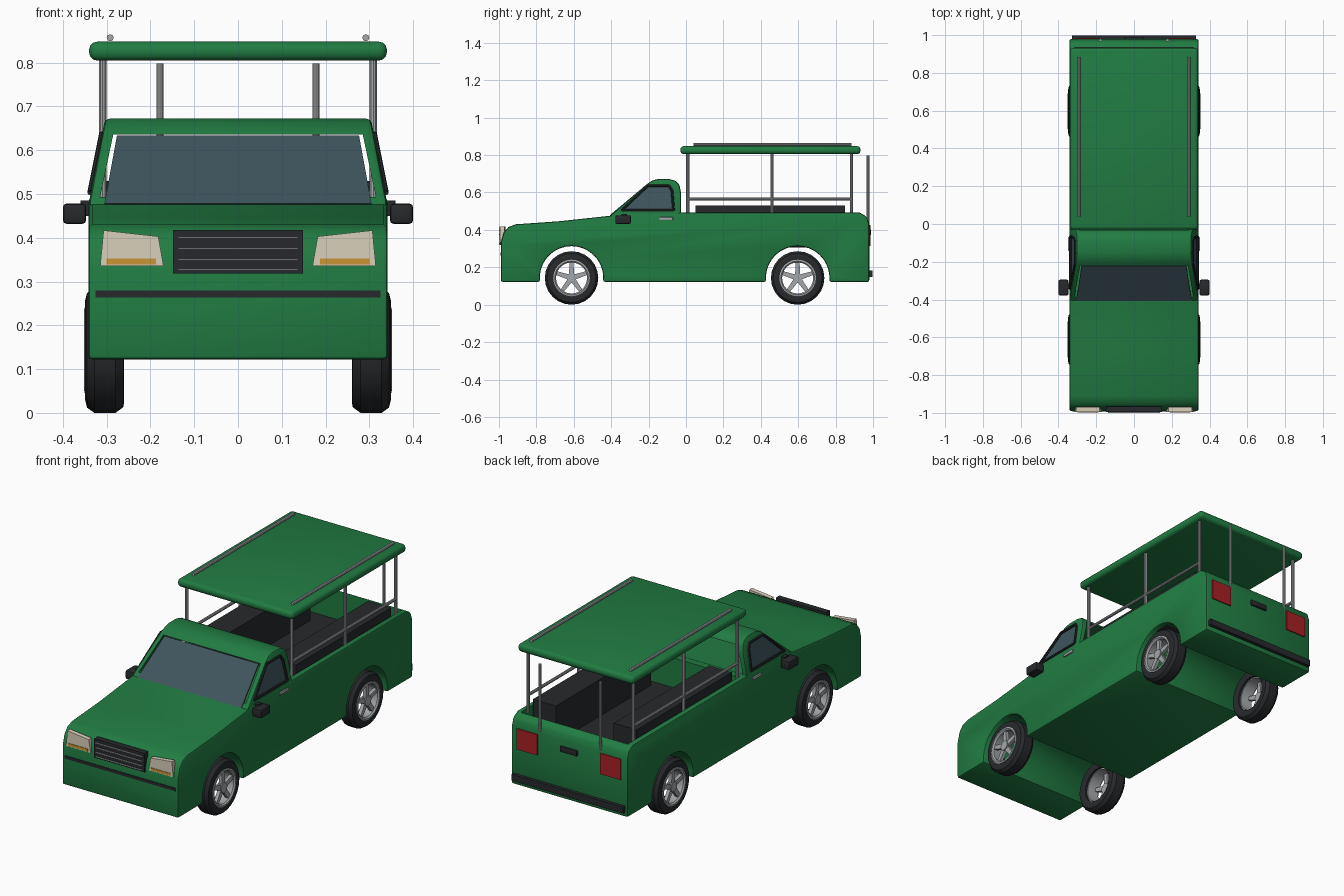
import bpy, bmesh, math
from mathutils import Vector

if "Cube" in bpy.data.objects:
    bpy.data.objects.remove(bpy.data.objects["Cube"])


def material(name, rgb):
    m = bpy.data.materials.new(name)
    m.diffuse_color = (*rgb, 1)
    m.use_nodes = True
    m.node_tree.nodes["Principled BSDF"].inputs["Base Color"].default_value = m.diffuse_color
    return m


GREEN = material("green_paint", (0.015, 0.2, 0.055))
DARK = material("dark_trim", (0.02, 0.022, 0.025))
GLASS = material("tinted_glass", (0.05, 0.09, 0.11))
CREAM = material("lamp_cream", (0.7, 0.63, 0.5))
AMBER = material("amber", (0.6, 0.3, 0.035))
RED = material("red_lamp", (0.4, 0.015, 0.02))
STEEL = material("steel", (0.37, 0.39, 0.4))


def finish(name, bm, mat):
    bmesh.ops.recalc_face_normals(bm, faces=bm.faces)
    me = bpy.data.meshes.new(name)
    bm.to_mesh(me)
    bm.free()
    me.materials.append(mat)
    ob = bpy.data.objects.new(name, me)
    bpy.context.collection.objects.link(ob)
    return ob


def prism(name, pts, a, b, mat, axis='x'):
    """Extrude a polygon along x (points are y, z) or along y (points are x, z)."""
    bm = bmesh.new()
    place = (lambda p, t: (t, *p)) if axis == 'x' else (lambda p, t: (p[0], t, p[1]))
    v = [[bm.verts.new(place(p, t)) for p in pts] for t in (a, b)]
    n = len(pts)
    bm.faces.new(v[0])
    bm.faces.new(v[1][::-1])
    for i in range(n):
        j = (i + 1) % n
        bm.faces.new((v[0][i], v[0][j], v[1][j], v[1][i]))
    return finish(name, bm, mat)


def box(name, x0, x1, y0, y1, z0, z1, mat, bevel=0, seg=2):
    ob = prism(name, [(y0, z0), (y1, z0), (y1, z1), (y0, z1)], x0, x1, mat)
    if bevel:
        round_edges(ob, bevel, seg)
    return ob


def rod(name, p, q, r, mat, sides=10):
    p, q = Vector(p), Vector(q)
    bm = bmesh.new()
    bmesh.ops.create_cone(bm, cap_ends=True, segments=sides, radius1=r, radius2=r, depth=(q - p).length)
    rot = Vector((0, 0, 1)).rotation_difference(q - p).to_matrix()
    for v in bm.verts:
        v.co = rot @ v.co + (p + q) / 2
    return finish(name, bm, mat)


def lathe(name, profile, cy, cz, side, mat, seg=24):
    """Spin a closed (x, radius) profile about the wheel axle."""
    bm = bmesh.new()
    rings = []
    for k in range(seg):
        t = 2 * math.pi * k / seg
        rings.append([bm.verts.new((side * x, cy + r * math.cos(t), cz + r * math.sin(t))) for x, r in profile])
    n = len(profile)
    for k in range(seg):
        a, b = rings[k], rings[(k + 1) % seg]
        for i in range(n):
            j = (i + 1) % n
            bm.faces.new((a[i], a[j], b[j], b[i]))
    return finish(name, bm, mat)


def apply(ob, mod):
    bpy.context.view_layer.objects.active = ob
    bpy.ops.object.modifier_apply(modifier=mod.name)


def round_edges(ob, width, seg=2):
    m = ob.modifiers.new("bevel", 'BEVEL')
    m.width, m.segments, m.limit_method, m.angle_limit = width, seg, 'ANGLE', math.radians(40)
    apply(ob, m)


def cut(ob, cutter):
    m = ob.modifiers.new("cut", 'BOOLEAN')
    m.operation, m.solver, m.object = 'DIFFERENCE', 'EXACT', cutter
    apply(ob, m)
    bpy.data.objects.remove(cutter)


def side_x(z):
    """Half width of the tapering cab at height z."""
    return 0.342 - max(0, z - 0.48) * 0.2


# Lower body with wheel tunnels and open bed
WHEELS, AXLE = (-0.612, 0.597), 0.143
profile = [(-0.99, 0.122)]
for cy in WHEELS:
    for k in range(19):
        t = math.radians(187 - 194 * k / 18)
        profile.append((cy + 0.17 * math.cos(t), AXLE + 0.17 * math.sin(t)))
profile += [(0.98, 0.122), (0.98, 0.43), (0.967, 0.47), (0.93, 0.492), (-0.03, 0.492), (-0.34, 0.485),
            (-0.41, 0.475), (-0.68, 0.446), (-0.91, 0.43), (-0.95, 0.415), (-0.975, 0.385), (-0.99, 0.33)]
body = prism("body", profile, -0.342, 0.342, GREEN)
round_edges(body, 0.01)
cut(body, box("bed_cutter", -0.315, 0.315, 0.01, 0.935, 0.325, 0.6, GREEN))

# Cab shell: tapered, with openings front to back and on both sides
cab = prism("cab", [(-0.41, 0.472), (-0.205, 0.648), (-0.18, 0.664), (-0.15, 0.672), (-0.09, 0.672),
                    (-0.055, 0.662), (-0.035, 0.64), (-0.027, 0.6), (-0.027, 0.472)], -0.342, 0.342, GREEN)
for v in cab.data.vertices:
    v.co.x = math.copysign(side_x(v.co.z), v.co.x)
round_edges(cab, 0.01)
cut(cab, prism("cab_cutter", [(-0.315, 0.493), (0.315, 0.493), (0.285, 0.636), (-0.285, 0.636)],
               -0.7, 0.2, GREEN, 'y'))
window = [(-0.345, 0.504), (-0.205, 0.636), (-0.09, 0.636), (-0.075, 0.61), (-0.066, 0.504)]
cut(cab, prism("window_cutter", window, -0.6, 0.6, GREEN))

# Windscreen
screen = prism("windscreen", [(-0.408, 0.478), (-0.222, 0.634), (-0.217, 0.629), (-0.402, 0.476)],
               -0.305, 0.305, GLASS)
for v in screen.data.vertices:
    v.co.x *= 1 - (v.co.z - 0.478) * 0.6

for s, tag in ((1, "right"), (-1, "left")):
    # Side window and its dark frame
    pane = prism(tag + "_window", window, 0, 1, GLASS)
    for v in pane.data.vertices:
        v.co.x = s * (side_x(v.co.z) - 0.012 + 0.006 * v.co.x)
    edge = [(s * side_x(z), y, z) for y, z in window]
    for i in range(len(edge)):
        rod(tag + "_window_frame", edge[i - 1], edge[i], 0.007, DARK, 8)
    # Mirror and door handle
    xs = lambda a, b: sorted((s * a, s * b))
    box(tag + "_mirror", *xs(0.347, 0.4), -0.378, -0.295, 0.432, 0.478, DARK, 0.008)
    box(tag + "_mirror_arm", *xs(0.325, 0.36), -0.345, -0.315, 0.45, 0.485, DARK)
    box(tag + "_door_handle", *xs(0.335, 0.349), -0.142, -0.07, 0.453, 0.468, STEEL, 0.003)
    # Bed bench
    box(tag + "_bench", *xs(0.17, 0.305), 0.05, 0.85, 0.33, 0.53, DARK)
    # Canopy posts, side rail, roof rail and rear grab pole
    for y in (0.01, 0.46, 0.885):
        rod(tag + "_canopy_post", (s * 0.309, y, 0.47), (s * 0.309, y, 0.815), 0.009, STEEL)
    rod(tag + "_side_rail", (s * 0.309, 0.01, 0.565), (s * 0.309, 0.885, 0.565), 0.008, STEEL)
    rod(tag + "_roof_rail", (s * 0.292, 0.04, 0.857), (s * 0.292, 0.885, 0.857), 0.008, STEEL, 8)
    rod(tag + "_grab_pole", (s * 0.178, 0.973, 0.41), (s * 0.178, 0.973, 0.798), 0.008, STEEL)
    # Lamps
    prism(tag + "_headlight", [(s * 0.307, 0.417), (s * 0.182, 0.403), (s * 0.17, 0.335), (s * 0.315, 0.335)],
          -0.994, -0.97, CREAM, 'y')
    box(tag + "_indicator", *xs(0.187, 0.3), -0.997, -0.985, 0.339, 0.353, AMBER)
    box(tag + "_tail_light", *xs(0.185, 0.305), 0.96, 0.986, 0.315, 0.425, RED)
    # Wheels
    for cy in WHEELS:
        lathe("tire", [(0.268, 0.092), (0.26, 0.118), (0.262, 0.13), (0.28, 0.143), (0.328, 0.143),
                       (0.345, 0.131), (0.349, 0.115), (0.345, 0.092)], cy, AXLE, s, DARK)
        lathe("rim", [(0.28, 0.094), (0.35, 0.098), (0.352, 0.09), (0.345, 0.083), (0.28, 0.086)],
              cy, AXLE, s, STEEL)
        rod("hub", (s * 0.32, cy, AXLE), (s * 0.348, cy, AXLE), 0.026, STEEL, 16)
        for k in range(5):
            t = math.radians(90 + 72 * k)
            c, n = math.cos(t), math.sin(t)
            pts = [(cy + r * c - w * n, AXLE + r * n + w * c)
                   for r, w in ((0.015, 0.014), (0.088, 0.01), (0.088, -0.01), (0.015, -0.014))]
            prism("spoke", pts, s * 0.325, s * 0.343, STEEL)

# Bed floor and canopy
box("bed_floor", -0.314, 0.314, 0.011, 0.934, 0.306, 0.335, DARK)
box("canopy", -0.34, 0.34, -0.03, 0.933, 0.805, 0.848, GREEN, 0.018, 3)

# Grille with slats, front trim strip
box("grille", -0.148, 0.148, -0.996, -0.965, 0.318, 0.418, DARK)
for z in (0.327, 0.35, 0.375, 0.4):
    box("grille_slat", -0.137, 0.137, -1.0, -0.99, z - 0.002, z + 0.002, STEEL)
box("front_strip", -0.326, 0.326, -0.993, -0.97, 0.264, 0.28, DARK)

# Rear bumper and tailgate handle
box("rear_bumper", -0.328, 0.328, 0.97, 0.998, 0.148, 0.182, DARK)
box("tailgate_handle", -0.05, 0.05, 0.965, 0.99, 0.372, 0.402, DARK, 0.004)

# Smooth shading with sharp edges kept
bpy.ops.object.select_all(action='SELECT')
bpy.context.view_layer.objects.active = body
bpy.ops.object.shade_smooth_by_angle(angle=math.radians(30))
